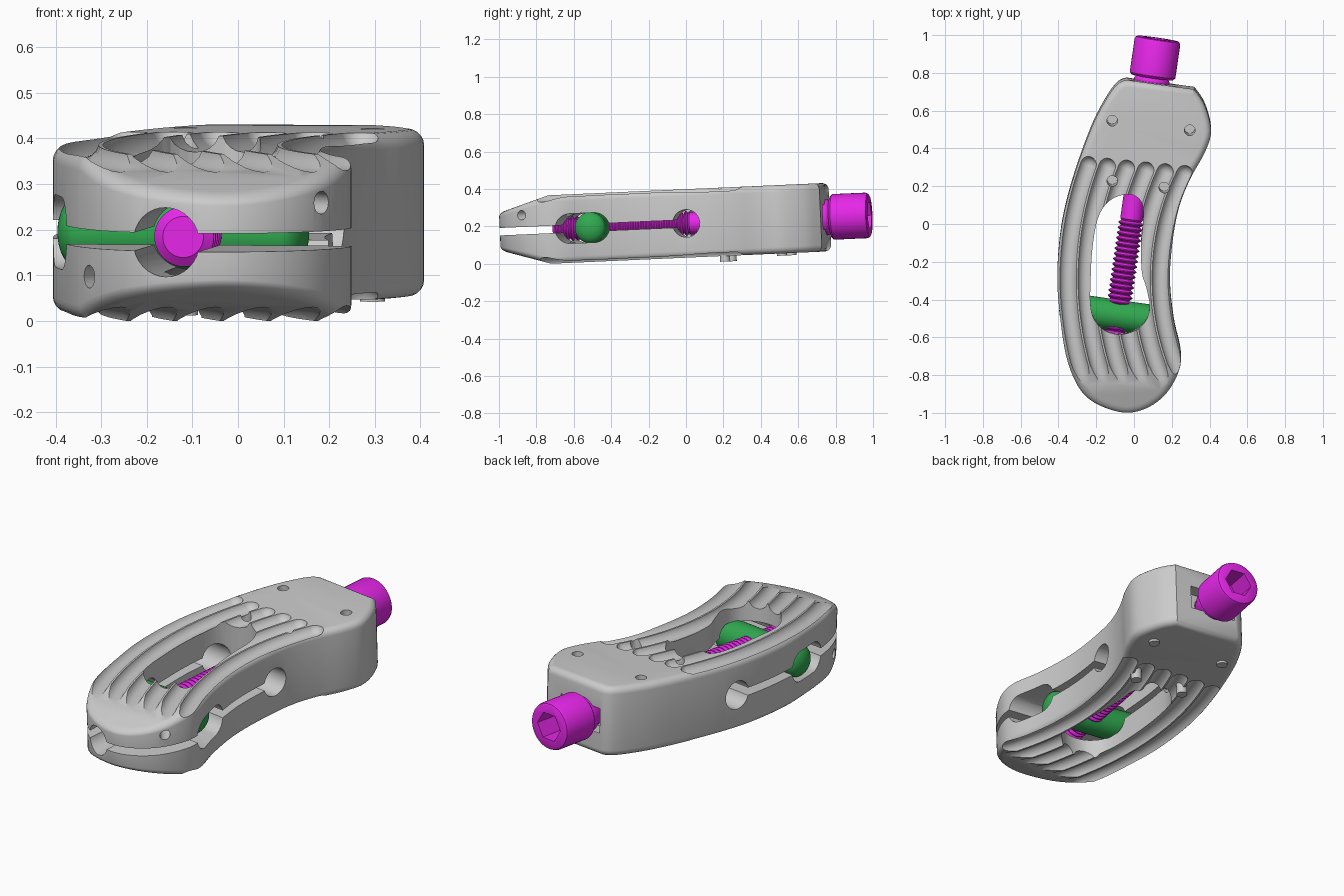
import bpy, bmesh, math
from mathutils import Matrix, Vector

if "Cube" in bpy.data.objects:
    bpy.data.objects.remove(bpy.data.objects["Cube"])

H = 0.183                                              # half thickness of the body
TILT = Matrix.Translation((0, 0, 0.2155)) @ Matrix.Rotation(math.atan(0.0445), 4, 'X')
BOLT = Matrix.Translation((-0.017, 0, 0)) @ Matrix.Rotation(-0.145, 4, 'Z')
ALONG_V = BOLT @ Matrix.Rotation(-math.pi / 2, 4, 'X')  # along the bolt
ALONG_U = BOLT @ Matrix.Rotation(math.pi / 2, 4, 'Y')   # across the bolt


def finish(name, bm, colour=None):
    bmesh.ops.recalc_face_normals(bm, faces=bm.faces)
    me = bpy.data.meshes.new(name)
    bm.to_mesh(me)
    bm.free()
    ob = bpy.data.objects.new(name, me)
    bpy.context.collection.objects.link(ob)
    if colour:
        mat = bpy.data.materials.new(name + "_colour")
        mat.diffuse_color = colour
        mat.use_nodes = True
        mat.node_tree.nodes["Principled BSDF"].inputs["Base Color"].default_value = mat.diffuse_color
        me.materials.append(mat)
    return ob


def skin(bm, rings):
    """Bridge equal rings of points and cap both ends."""
    vs = [[bm.verts.new(p) for p in r] for r in rings]
    n = len(vs[0])
    for a, b in zip(vs, vs[1:]):
        for i in range(n):
            bm.faces.new((a[i], a[(i + 1) % n], b[(i + 1) % n], b[i]))
    bm.faces.new(vs[0])
    bm.faces.new(vs[-1])


def lathe(name, profile, matrix, seg=40, colour=None):
    bm = bmesh.new()
    skin(bm, [[matrix @ Vector((r * math.cos(t), r * math.sin(t), z))
               for t in (2 * math.pi * k / seg for k in range(seg))] for r, z in profile])
    return finish(name, bm, colour)


def rod(name, r, a, b, matrix, seg=32):
    return lathe(name, [(r, a), (r, b)], matrix, seg)


def box(name, centre, size, matrix):
    bm = bmesh.new()
    bmesh.ops.create_cube(bm, size=1, matrix=matrix @ Matrix.Translation(centre) @ Matrix.Diagonal((*size, 1)))
    return finish(name, bm)


def spline(pts, closed, sub=5):
    n, out = len(pts), []
    for i in range(n if closed else n - 1):
        q = [Vector(pts[(i + k) % n] if closed else pts[min(max(i + k, 0), n - 1)]) for k in (-1, 0, 1, 2)]
        for s in range(sub):
            t = s / sub
            out.append(0.5 * (2 * q[1] + (q[2] - q[0]) * t + (2 * q[0] - 5 * q[1] + 4 * q[2] - q[3]) * t * t
                              + (3 * q[1] - q[0] - 3 * q[2] + q[3]) * t ** 3))
    return out if closed else out + [Vector(pts[-1])]


def cut(ob, cutter):
    cutter.hide_render = True
    bpy.context.view_layer.objects.active = ob
    m = ob.modifiers.new("cut", 'BOOLEAN')
    m.operation, m.solver, m.object = 'DIFFERENCE', 'EXACT', cutter
    bpy.ops.object.modifier_apply(modifier=m.name)
    bpy.data.objects.remove(cutter)


# Body: curved outline with rounded rims
outline = spline([(.32, .72), (.375, .635), (.408, .5), (.375, .386), (.30, .25), (.24, .1), (.205, -.08),
                  (.19, -.29), (.21, -.5), (.247, -.67), (.235, -.78), (.165, -.9), (.06, -.975), (-.06, -.995),
                  (-.205, -.945), (-.295, -.857), (-.36, -.69), (-.395, -.45), (-.406, -.265), (-.39, -.05),
                  (-.355, .13), (-.295, .33), (-.215, .54), (-.14, .68), (-.085, .75), (-.04, .77)], False)
n = len(outline)
normals = []
for i in range(n):
    d = (outline[(i + 1) % n] - outline[i]).normalized() + (outline[i] - outline[i - 1]).normalized()
    normals.append(Vector((-d.y, d.x)).normalized())
if (outline[20] + normals[20] * 0.05).x > outline[20].x:    # make normals point inwards
    normals = [-v for v in normals]
F = 0.035
steps = [(F * (1 - math.cos(a)), H - F + F * math.sin(a)) for a in (k * math.pi / 10 for k in range(6))]
levels = [(d, -z) for d, z in reversed(steps)] + steps
bm = bmesh.new()
skin(bm, [[(*(p + m * d), z) for p, m in zip(outline, normals)] for d, z in levels])
# Tapered nose
bmesh.ops.bisect_plane(bm, geom=bm.verts[:] + bm.edges[:] + bm.faces[:], plane_co=(0, -.73, 0), plane_no=(0, 1, 0))
for v in bm.verts:
    if v.co.y < -.73:
        v.co.z *= 1 - 0.45 * (-.73 - v.co.y) / 0.265
body = finish("clamp_body", bm)

# Grip grooves on top and bottom, concentric arcs
bm = bmesh.new()
R0 = 0.046
for i in range(6):
    R = 1.75 - 0.098 * i
    a0, a1 = math.asin((0.365 - 0.01 * i + .28) / R), math.asin(-.79 / R)
    path = [(a0 - R0 * (1 - math.cos(t)) / R, R0 * math.sin(t)) for t in (math.radians(g) for g in range(9, 90, 16))]
    path += [(a0 - R0 / R + (a1 - a0 + R0 / R) * k / 24, R0) for k in range(25)]
    for side in (1, -1):
        zc = side * (H + R0 - 0.035)
        skin(bm, [[(1.4 - (R + r * math.cos(t)) * math.cos(a), -.28 + (R + r * math.cos(t)) * math.sin(a),
                    zc + r * math.sin(t)) for t in (2 * math.pi * k / 20 for k in range(20))] for a, r in path])
cut(body, finish("groove_cutter", bm))

# Central window
win = spline([(-.03, .165), (-.13, .13), (-.19, .04), (-.22, -.12), (-.23, -.3), (-.23, -.42), (-.21, -.5),
              (-.15, -.56), (-.075, -.578), (0, -.56), (.06, -.51), (.083, -.43), (.065, -.33), (.042, -.25),
              (.037, -.1), (.05, .05), (.035, .13)], True, 4)
bm = bmesh.new()
skin(bm, [[(p.x, p.y, z) for p in win] for z in (-.5, .5)])
cut(body, finish("window_cutter", bm))

# Slit, relief bore, barrel slot, bolt bore and seat
cut(body, box("slit_cutter", (0, -.6, 0), (2, 1.25, .04), BOLT))
cut(body, rod("relief_cutter", .074, -.8, .8, ALONG_U @ Matrix.Translation((0, .035, 0))))
bm = bmesh.new()
slot = [(.08 * math.cos(t), (-.455 if math.sin(t) > 0 else -.575) + .08 * math.sin(t))
        for t in (2 * math.pi * (k + .5) / 32 for k in range(32))]
skin(bm, [[BOLT @ Vector((u, v, z)) for z, v in slot] for u in (-.8, .8)])
cut(body, finish("barrel_slot_cutter", bm))
cut(body, rod("bore_cutter", .076, -1.3, 1.2, ALONG_V))
cut(body, box("seat_cutter", (.01, .76, 0), (.26, .14, .13), BOLT))

# Pin holes, pins, and small holes in the jaws
pins = [(-.115, .555, .012), (.295, .505, .012), (-.115, .235, .03), (.16, .2, .03)]
parts = [body]
for i, (x, y, drop) in enumerate(pins):
    at = Matrix.Translation((x, y, 0))
    cut(body, rod("pin_hole_cutter", .028, -.4, .4, at, 24))
    parts.append(rod(f"locating_pin_{i + 1}", .0275, -H - drop, -.06, at, 24))
for x, y, z, yaw in ((.185, -.88, .083, .6), (-.33, -.8, -.083, -.6)):
    m = Matrix.Translation((x, y, z)) @ Matrix.Rotation(yaw, 4, 'Z') @ Matrix.Rotation(-math.pi / 2, 4, 'X')
    cut(body, rod("jaw_hole_cutter", .025, -.2, .12, m, 24))

# Bolt: threaded tail, shank, collar and socket head
prof = [(.045, -.715)]
for k in range(26):
    v = -.71 + k * .028
    prof += [(.052, v), (.066, v + .01), (.066, v + .015), (.052, v + .025)]
prof += [(.06, .025), (.06, .69), (.075, .695), (.095, .74), (.095, .77), (.085, .785), (.11, .785),
         (.122, .797), (.122, .975), (.117, .988), (.108, .993)]
bolt = lathe("clamp_bolt", prof, ALONG_V, 40, (.8, .02, .82, 1))
cut(bolt, rod("socket_cutter", .076, .86, 1.1, ALONG_V, 6))

# Barrel nut with domed ends
dome = [(.083 * math.cos(a), .05 * math.sin(a)) for a in (k * math.pi / 16.5 for k in range(9))]
prof = [(r, -.26 - z) for r, z in reversed(dome)] + [(r, .195 + z) for r, z in dome]
nut = lathe("barrel_nut", prof, ALONG_U @ Matrix.Translation((0, -.49, 0)), 40, (.03, .4, .08, 1))

parts += [bolt, nut]
for ob in parts:
    ob.data.transform(TILT)
    bpy.ops.object.select_all(action='DESELECT')
    ob.select_set(True)
    bpy.context.view_layer.objects.active = ob
    bpy.ops.object.shade_smooth_by_angle(angle=math.radians(30))
